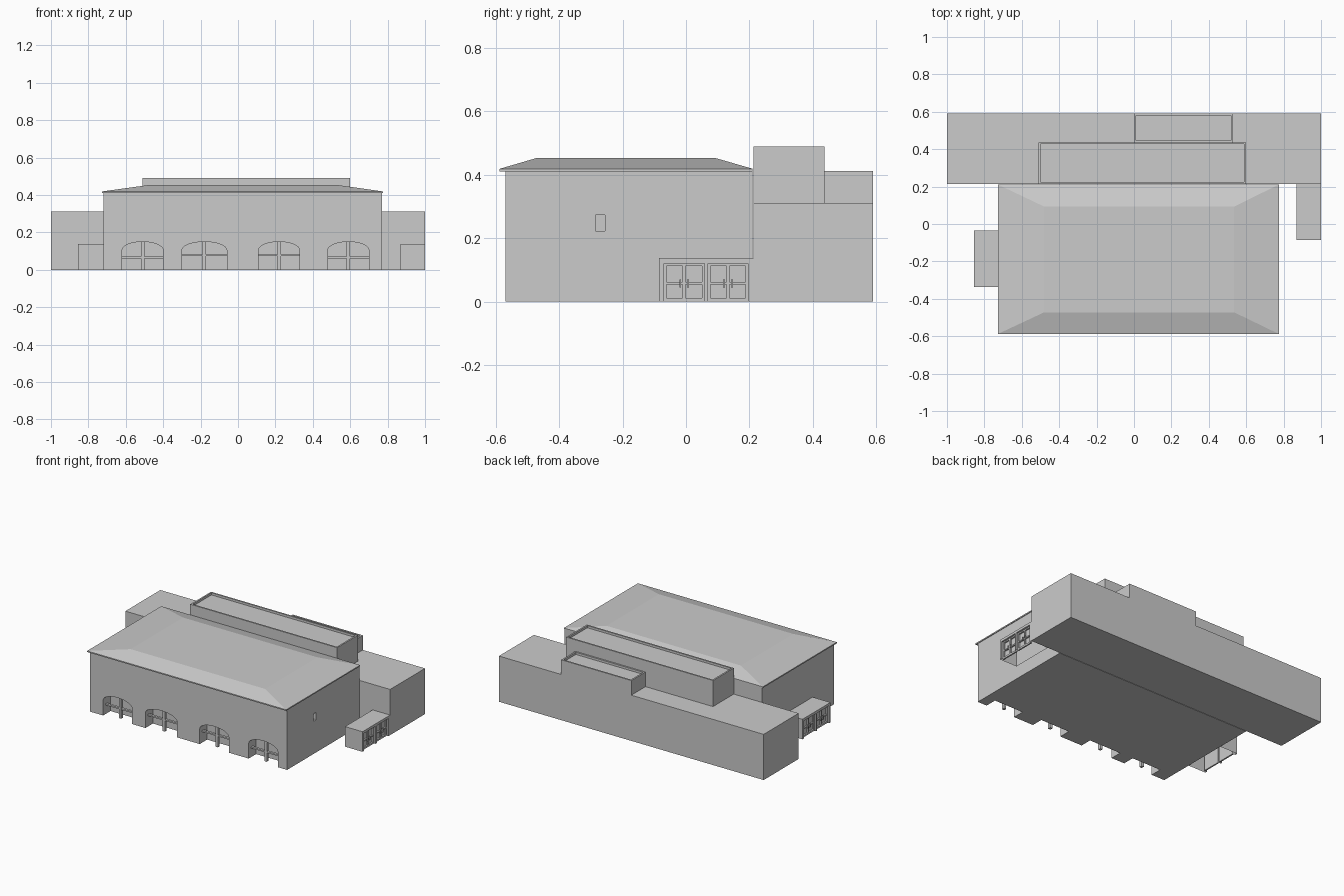
import bpy, bmesh, math

if "Cube" in bpy.data.objects:
    bpy.data.objects.remove(bpy.data.objects["Cube"])


def make_object(name, bm):
    bmesh.ops.recalc_face_normals(bm, faces=bm.faces[:])
    mesh = bpy.data.meshes.new(name)
    bm.to_mesh(mesh)
    bm.free()
    obj = bpy.data.objects.new(name, mesh)
    bpy.context.collection.objects.link(obj)
    return obj


def prism(name, points, place_a, place_b):
    # Join two copies of an outline into a closed solid
    bm = bmesh.new()
    a = [bm.verts.new(place_a(*p)) for p in points]
    b = [bm.verts.new(place_b(*p)) for p in points]
    bm.faces.new(a)
    bm.faces.new(b[::-1])
    n = len(points)
    for i in range(n):
        j = (i + 1) % n
        bm.faces.new((a[i], a[j], b[j], b[i]))
    return make_object(name, bm)


def box(name, x, y, z):
    rect = [(x[0], y[0]), (x[1], y[0]), (x[1], y[1]), (x[0], y[1])]
    return prism(name, rect, lambda u, v: (u, v, z[0]), lambda u, v: (u, v, z[1]))


def cut(obj, cutter):
    mod = obj.modifiers.new("opening", 'BOOLEAN')
    mod.operation = 'DIFFERENCE'
    mod.solver = 'EXACT'
    mod.object = cutter
    bpy.context.view_layer.objects.active = obj
    bpy.ops.object.modifier_apply(modifier=mod.name)
    bpy.data.objects.remove(cutter, do_unlink=True)


def parapet_box(name, x, y, z, rim=0.015, drop=0.015):
    # Flat-roofed block whose roof sits slightly below its rim
    obj = box(name, x, y, z)
    bm = bmesh.new()
    bm.from_mesh(obj.data)
    top = max(bm.faces, key=lambda f: f.calc_center_median().z)
    bmesh.ops.inset_region(bm, faces=[top], thickness=rim)
    inner = bmesh.ops.extrude_face_region(bm, geom=[top])
    verts = [g for g in inner["geom"] if isinstance(g, bmesh.types.BMVert)]
    bmesh.ops.translate(bm, verts=verts, vec=(0, 0, -drop))
    if top.is_valid:
        bm.faces.remove(top)
    bm.to_mesh(obj.data)
    bm.free()
    return obj


# Main hall
FRONT, DEPTH = -0.57, 0.08
hall = box("main_hall", (-0.72, 0.77), (FRONT, 0.21), (0, 0.415))

# Arched front windows: left, right, crossbar height
for left, right, bar in [(-0.62, -0.40, 0.065), (-0.30, -0.06, 0.078),
                         (0.11, 0.33, 0.078), (0.48, 0.70, 0.065)]:
    mid, half = (left + right) / 2, (right - left) / 2
    outline = [(left, -0.05), (right, -0.05)]
    outline += [(mid + half * math.cos(math.pi * i / 14),
                 0.105 + 0.045 * math.sin(math.pi * i / 14)) for i in range(15)]
    cut(hall, prism("arch_cutter", outline, lambda u, v: (u, FRONT - 0.05, v),
                    lambda u, v: (u, FRONT + DEPTH, v)))
    box("window_mullion", (mid - 0.009, mid + 0.009), (-0.545, -0.525), (0, 0.149))
    box("window_crossbar", (left, right), (-0.543, -0.527), (bar - 0.005, bar + 0.005))

# Small side window
cut(hall, box("side_cutter", (0.75, 0.8), (-0.286, -0.256), (0.223, 0.273)))

# Hipped roof with flat top and thin eaves
box("roof_eaves", (-0.728, 0.775), (-0.588, 0.21), (0.411, 0.419))
t = [(-0.728, -0.588), (0.775, -0.588), (0.775, 0.211), (-0.728, 0.211)]
upper = dict(zip(t, [(-0.48, -0.472), (0.535, -0.472), (0.535, 0.093), (-0.48, 0.093)]))
prism("hipped_roof", t, lambda u, v: (u, v, 0.419), lambda u, v: (*upper[(u, v)], 0.453))

# Rear wing and its raised roof blocks
box("rear_wing", (-1, 1), (0.213, 0.59), (0, 0.312))
parapet_box("rear_upper_block", (-0.51, 0.60), (0.213, 0.437), (0.312, 0.49))
parapet_box("rear_small_block", (0.0, 0.53), (0.437, 0.59), (0.312, 0.412))


def porch(name, inner, outer, y0, y1):
    # Entrance box with two recessed doors on its outer side
    s = 1 if outer > inner else -1
    body = box(name, (inner, outer), (y0, y1), (0, 0.137))
    mid = (y0 + y1) / 2
    for a, b in [(y0 + 0.015, mid - 0.006), (mid + 0.006, y1 - 0.018)]:
        cut(body, box("door_cutter", (outer - s * 0.022, outer + s * 0.05),
                      (a, b), (-0.05, 0.12)))
        # Door frame bars, mid rail and handle
        x = (outer - s * 0.022, outer - s * 0.012)
        c = (a + b) / 2
        for p, q in [(a, a + 0.008), (c - 0.005, c + 0.005), (b - 0.008, b)]:
            box("door_stile", x, (p, q), (0, 0.12))
        for p, q in [(0, 0.012), (0.054, 0.062), (0.112, 0.12)]:
            box("door_rail", x, (a, b), (p, q))
        for h in (-0.012, 0.012):
            box("door_handle", (outer - s * 0.014, outer - s * 0.005),
                (c + h - 0.003, c + h + 0.003), (0.045, 0.07))
    # Open underside
    bm = bmesh.new()
    bm.from_mesh(body.data)
    floor = [f for f in bm.faces if all(abs(v.co.z) < 1e-4 for v in f.verts)]
    bmesh.ops.delete(bm, geom=floor, context='FACES')
    bm.to_mesh(body.data)
    bm.free()


porch("right_porch", 0.868, 1.0, -0.085, 0.213)
porch("left_porch", -0.72, -0.855, -0.338, -0.036)
